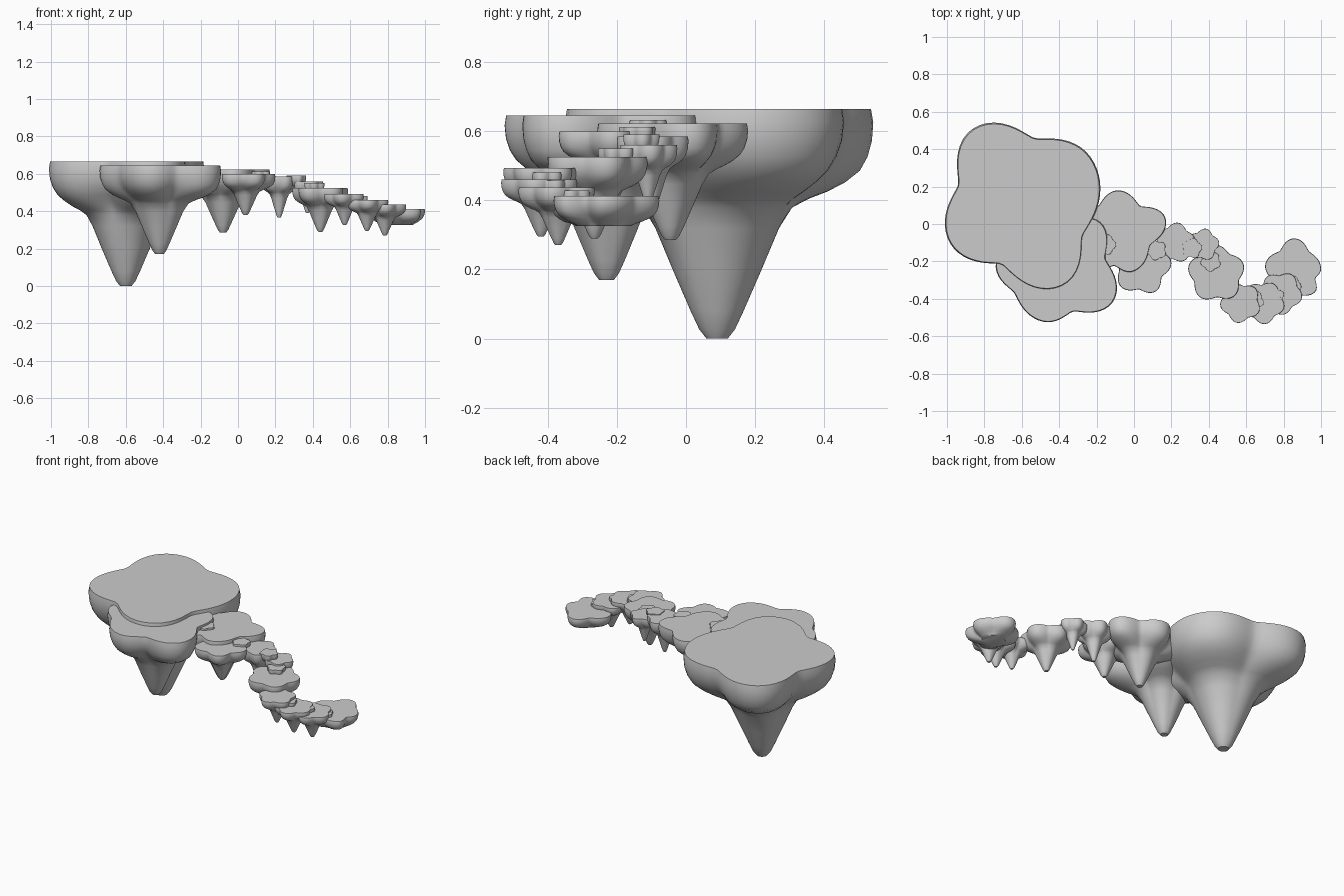
import bpy, bmesh, math

if "Cube" in bpy.data.objects:
    bpy.data.objects.remove(bpy.data.objects["Cube"])

stone = bpy.data.materials.new("grey stone")
stone.diffuse_color = (0.6, 0.6, 0.6, 1)
stone.use_nodes = True
stone.node_tree.nodes["Principled BSDF"].inputs["Base Color"].default_value = stone.diffuse_color

# Side profile: depth fraction, radius factor, how strongly the lobes show
PROFILE = [(0, .985, 1), (.06, 1, 1), (.14, .985, 1.05), (.21, .945, 1.15), (.27, .88, 1.3),
           (.32, .785, 1.35), (.36, .69, 1.2), (.39, .6, .9), (.43, .51, .5),
           (.52, .43, .25), (.7, .31, .15), (.88, .185, .1), (.96, .125, .1), (1, .075, .1)]
SEG = 80


def even_lobes(r, phase, n=5, wave=.1):
    """Evenly spaced lobes: alternating peaks and valleys (degrees, radius)."""
    return [(phase + 180 * i / n, r * (1 + (wave if i % 2 == 0 else -wave))) for i in range(2 * n)]


def radius_at(lobes, a):
    """Blend between neighbouring peaks and valleys, with broad round peaks."""
    pts = sorted((x % 360, r) for x, r in lobes)
    pts = [(pts[-1][0] - 360, pts[-1][1])] + pts + [(pts[0][0] + 360, pts[0][1])]
    for (a0, r0), (a1, r1) in zip(pts, pts[1:]):
        if a0 <= a <= a1:
            t = (1 - math.cos(math.pi * (a - a0) / (a1 - a0))) / 2
            if r0 > r1:
                return r1 + (r0 - r1) * (1 - t) ** .72
            return r0 + (r1 - r0) * t ** .72


def island(name, x, y, top, depth, lobes, flat=False):
    """Flat-topped lobed rock, swelling below the rim, ending in a spike (or a flat base)."""
    outline = [radius_at(lobes, 360 * i / SEG) for i in range(SEG)]
    mean = sum(outline) / SEG
    rows = [p for p in PROFILE if p[0] < .44] if flat else PROFILE
    span = rows[-1][0]
    bm = bmesh.new()
    rings = []
    for t, k, mix in rows:
        ring = []
        for i, r in enumerate(outline):
            a = 2 * math.pi * i / SEG
            rr = k * (mean + (r - mean) * mix)
            ring.append(bm.verts.new((x + rr * math.cos(a), y + rr * math.sin(a), top - depth * t / span)))
        rings.append(ring)
    bm.faces.new(rings[0])
    bm.faces.new(rings[-1][::-1])
    for up, low in zip(rings, rings[1:]):
        for i in range(SEG):
            j = (i + 1) % SEG
            bm.faces.new((up[i], low[i], low[j], up[j]))
    bmesh.ops.recalc_face_normals(bm, faces=bm.faces)
    me = bpy.data.meshes.new(name)
    bm.to_mesh(me)
    bm.free()
    me.materials.append(stone)
    ob = bpy.data.objects.new(name, me)
    bpy.context.collection.objects.link(ob)
    bpy.context.view_layer.objects.active = ob
    ob.select_set(True)
    bpy.ops.object.shade_smooth_by_angle(angle=math.radians(40))
    ob.select_set(False)


# Large islands with individual outlines
island("main_island", -.6, .09, .665, .665,
       [(37, .455), (79, .375), (121, .495), (161, .36), (204, .43), (250, .325), (298, .475), (335, .36)])
island("second_island", -.42, -.23, .645, .475,
       [(44, .34), (77, .24), (110, .27), (144, .24), (178, .32), (212, .26), (257, .3),
        (291, .255), (330, .36), (10, .27)])
island("third_island", -.08, -.045, .622, .337,
       [(92, .225), (52, .18), (17, .26), (337, .18), (290, .222), (262, .18), (235, .23),
        (200, .18), (165, .25), (128, .18)])
island("fourth_island", .04, -.22, .6, .22,
       [(5, .16), (42, .115), (80, .15), (118, .12), (155, .15), (190, .12), (228, .16),
        (264, .13), (297, .16), (330, .125)])

# Chain of smaller islands: x, y, top, depth, radius, lobe angle
chain = [(.22, -.1, .585, .22, .098, 82), (.37, -.11, .56, .17, .078, 80),
         (.44, -.265, .525, .235, .14, 20), (.57, -.42, .493, .168, .1, 260),
         (.69, -.42, .46, .165, .105, 275), (.785, -.37, .437, .167, .105, 275)]
for i, (x, y, top, depth, r, ph) in enumerate(chain):
    island(f"chain_island_{i + 1}", x, y, top, depth, even_lobes(r, ph))

# Flat-bottomed island at the far end
island("end_island", .86, -.24, .412, .087,
       [(0, .14), (50, .12), (92, .163), (130, .125), (172, .16), (210, .13), (240, .175),
        (275, .14), (310, .165), (335, .12)], flat=True)

# Small stepping stones between the islands: x, y, top
steps = [(-.15, -.11, .633), (.12, -.14, .612), (.31, -.13, .59), (.41, -.2, .55),
         (.5, -.33, .513), (.64, -.41, .48), (.75, -.39, .458), (.84, -.33, .428)]
for i, (x, y, top) in enumerate(steps):
    island(f"stepping_stone_{i + 1}", x, y, top, .055, even_lobes(.05, 40 * i), flat=True)
